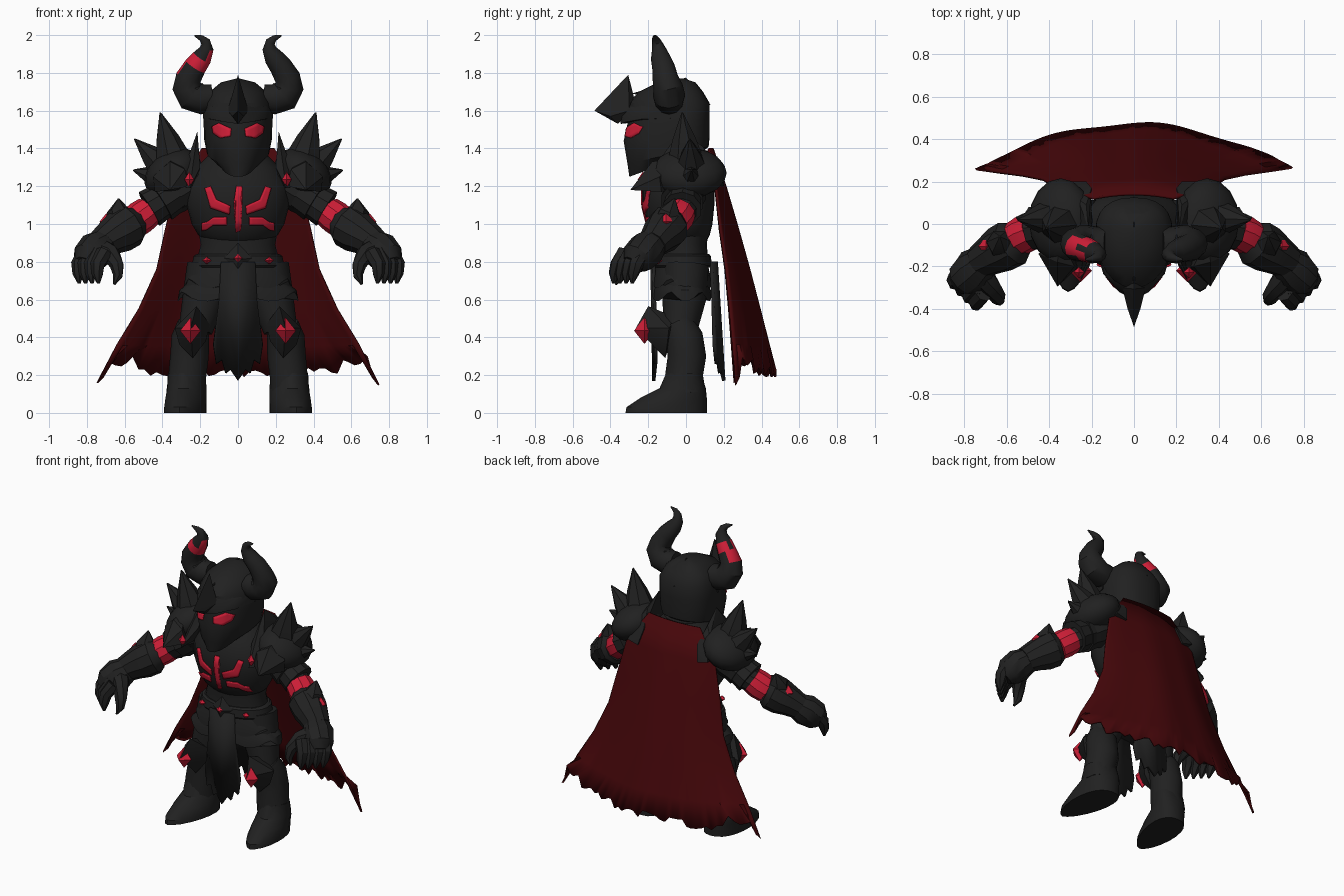
import bpy, bmesh, math, random
from mathutils import Vector
from mathutils.bvhtree import BVHTree

random.seed(4)
if "Cube" in bpy.data.objects:
    bpy.data.objects.remove(bpy.data.objects["Cube"])


def material(name, rgb):
    m = bpy.data.materials.new(name)
    m.use_nodes = True
    m.diffuse_color = (*rgb, 1)
    m.node_tree.nodes["Principled BSDF"].inputs["Base Color"].default_value = (*rgb, 1)
    return m


BLACK = material("black armor", (0.015, 0.015, 0.015))
RED = material("glowing red", (0.62, 0.013, 0.038))
CLOTH = material("dark red cloth", (0.06, 0.002, 0.003))


def make(name, bm, mat=BLACK, pair=False, solid=0):
    """Turn a bmesh into an object, or into a mirrored left and right pair."""
    bmesh.ops.recalc_face_normals(bm, faces=bm.faces)
    for f in bm.faces:
        f.smooth = True
    for e in bm.edges:
        e.smooth = e.calc_face_angle(0) < math.radians(32)
    made = []
    for side in (("left_", "right_") if pair else ("",)):
        if side == "right_":
            for v in bm.verts:
                v.co.x *= -1
            bmesh.ops.reverse_faces(bm, faces=bm.faces)
        mesh = bpy.data.meshes.new(side + name)
        bm.to_mesh(mesh)
        mesh.materials.append(mat)
        obj = bpy.data.objects.new(side + name, mesh)
        bpy.context.collection.objects.link(obj)
        if solid:
            mod = obj.modifiers.new("thickness", "SOLIDIFY")
            mod.thickness, mod.offset = solid, 0
        made.append(obj)
    bm.free()
    return made


def skin(rings):
    """Bridge equal rings of points and cap both ends."""
    bm = bmesh.new()
    loops = [[bm.verts.new(p) for p in ring] for ring in rings]
    n = len(loops[0])
    for a, b in zip(loops, loops[1:]):
        for i in range(n):
            j = (i + 1) % n
            bm.faces.new((a[i], a[j], b[j], b[i]))
    bm.faces.new(loops[0])
    bm.faces.new(loops[-1])
    return bm


def loft(rings, cx=0, front=2.0, back=2.4, mid=0.5, n=20):
    """Rings are (z front, z back, half width, y front, y back)."""
    out = []
    for zf, zb, rx, yf, yb in rings:
        ring, ym = [], yf + (yb - yf) * mid
        for i in range(n):
            a = 2 * math.pi * i / n
            s, c = math.sin(a), math.cos(a)
            k = 2 / (front if c > 0 else back)
            x = cx + math.copysign(abs(s) ** k, s) * rx
            y = ym + abs(c) ** k * ((yf - ym) if c > 0 else (yb - ym))
            ring.append((x, y, zf + (zb - zf) * (y - yf) / (yb - yf)))
        out.append(ring)
    return skin(out)


def tube(path, n=10):
    """Tube through (x, y, z, radius) points."""
    pts, rings = [Vector(p[:3]) for p in path], []
    for i, p in enumerate(pts):
        t = (pts[min(i + 1, len(pts) - 1)] - pts[max(i - 1, 0)]).normalized()
        u = t.cross(Vector((0, 1, 0))).normalized()
        w = u.cross(t)
        rings.append([p + path[i][3] * (u * math.cos(2 * math.pi * k / n) + w * math.sin(2 * math.pi * k / n))
                      for k in range(n)])
    return skin(rings)


def hull(points):
    bm = bmesh.new()
    verts = [bm.verts.new(p) for p in points]
    res = bmesh.ops.convex_hull(bm, input=verts)
    bmesh.ops.delete(bm, geom=list({g for g in res["geom_interior"] if isinstance(g, bmesh.types.BMVert)}),
                     context="VERTS")
    return bm


def gem(name, c, r, pair=True):
    pts = [Vector(c) + Vector([s * r[k] if k == i else 0 for k in range(3)]) for i in range(3) for s in (1, -1)]
    make(name, hull(pts), RED, pair)


def paint(name, outline, target, pair=True):
    """Thin red plate laid on the front of the target."""
    tree = BVHTree.FromPolygons([v.co for v in target.data.vertices], [p.vertices for p in target.data.polygons])
    bm = bmesh.new()
    bm.faces.new([bm.verts.new((x, 0, z)) for x, z in outline])
    bmesh.ops.triangulate(bm, faces=bm.faces)
    bmesh.ops.subdivide_edges(bm, edges=bm.edges, cuts=3, use_grid_fill=True)
    for v in bm.verts:
        hit = tree.ray_cast(Vector((v.co.x, -2, v.co.z)), Vector((0, 1, 0)))[0]
        if hit:
            v.co.y = hit.y - 0.005
    make(name, bm, RED, pair, 0.008)


def stroke(path, w):
    up = [(x, z + w) for x, z in path]
    return up + [(x, z - w) for x, z in reversed(path)]


# Helmet with a mask, brow visor and beaked crest
helmet = make("helmet", loft([
    (1.25, 1.40, .10, -.30, .11), (1.32, 1.41, .165, -.31, .12), (1.44, 1.46, .18, -.33, .125),
    (1.53, 1.55, .182, -.31, .125), (1.64, 1.64, .18, -.30, .125), (1.70, 1.70, .15, -.25, .09),
    (1.75, 1.75, .09, -.15, .05), (1.77, 1.77, .01, -.04, -.01)], front=2.1, mid=.62, n=24))[0]
make("brow_visor", hull([(0, -.355, 1.6), (0, -.27, 1.68), (0, -.345, 1.53)] +
     [(s * x, y, z) for s in (1, -1) for x, y, z in ((.186, -.08, 1.56), (.184, -.08, 1.62), (.145, -.235, 1.555),
                                                     (.07, -.32, 1.54), (.14, -.23, 1.62))]))
make("helmet_crest", hull([(0, -.485, 1.6), (0, -.306, 1.79), (0, -.275, 1.67), (0, -.36, 1.53),
                           (.055, -.3, 1.6), (-.055, -.3, 1.6), (.03, -.4, 1.57), (-.03, -.4, 1.57)]))
make("helmet_ridge", hull([(0, -.29, 1.69), (0, .0, 1.775), (0, .13, 1.63), (.03, -.1, 1.72), (-.03, -.1, 1.72),
                           (.03, .1, 1.63), (-.03, .1, 1.63)]))
paint("eye", [(.138, 1.515), (.10, 1.535), (.035, 1.505), (.04, 1.465), (.095, 1.455), (.13, 1.48)], helmet)

# Horns, the right one with a red band
horns = make("horn", tube([
    (.13, -.09, 1.67, .07), (.19, -.09, 1.66, .08), (.245, -.09, 1.68, .086), (.27, -.095, 1.725, .078),
    (.262, -.11, 1.775, .068), (.226, -.12, 1.835, .06), (.19, -.135, 1.882, .052), (.165, -.145, 1.93, .036),
    (.172, -.155, 1.965, .025), (.195, -.163, 1.985, .016), (.23, -.168, 1.998, .004)], 12), pair=True)
horns[1].data.materials.append(RED)
for p in horns[1].data.polygons:
    p.material_index = int(1.825 < p.center.z < 1.888)

# Torso and its glowing marks
make("abdomen", loft([(z, z, r, f, b) for z, r, f, b in (
    (.76, .21, -.15, .12), (.84, .21, -.155, .115), (.89, .197, -.15, .11), (.97, .21, -.16, .12))]))
chest = make("breastplate", loft([(z, z, r, f, b) for z, r, f, b in (
    (.91, .17, -.15, .11), (.94, .21, -.18, .125), (1.0, .245, -.205, .14), (1.1, .272, -.23, .15),
    (1.2, .27, -.23, .15), (1.3, .22, -.19, .14), (1.39, .13, -.12, .12))], n=28))[0]
paint("sternum_mark", [(-.012, .955), (.014, .965), (.016, 1.07), (.024, 1.14), (.022, 1.2), (-.01, 1.2),
                       (-.02, 1.13), (-.014, 1.06)], chest, pair=False)
paint("upper_chest_mark", [(.175, 1.19), (.145, 1.2), (.115, 1.13), (.04, 1.095), (.045, 1.05), (.145, 1.085)], chest)
paint("lower_chest_mark", stroke([(.19, .985), (.165, .99), (.13, 1.015), (.06, 1.015)], .021), chest)

# Belt, buckle and pointed hip armor
make("belt", loft([(z, z, r, -r * .73, r * .56) for z, r in ((.77, .235), (.78, .245), (.83, .235), (.84, .22))]))
make("belt_buckle", hull([(0, -.17, .9), (0, -.17, .71), (.075, -.165, .82), (-.075, -.165, .82), (0, -.205, .81),
                          (0, -.12, .8)]))
gem("buckle_gem", (0, -.2, .82), (.024, .02, .022), pair=False)
gem("belt_stud", (.165, -.15, .807), (.024, .025, .02))
for label, top, bottom, wide in (("upper", .79, .68, .28), ("lower", .72, .61, .32)):
    bm = loft([(top, top, .225, -.155, .115), (bottom + .04, bottom + .04, wide - .01, -.175, .13),
               (bottom, bottom, wide, -.18, .135)], n=36)
    for v in bm.verts:
        if v.co.z < bottom + .001:
            a = math.atan2(v.co.x / wide, -v.co.y / .16)
            v.co.z += .04 - .06 * abs(math.sin(3 * a))
    make(label + "_hip_armor", bm)


def tabard(name, y_top, y_low, fold):
    """Ragged cloth hanging from the belt, folded along its middle."""
    edge = [(0, .8), (.09, .8), (.1, .6), (.13, .36), (.115, .26), (.085, .28), (.065, .21), (.04, .23), (0, .17)]
    bm = bmesh.new()
    for s in (1, -1):
        bm.faces.new([bm.verts.new((s * x, y_low + (y_top - y_low) * (z - .17) / .63 + fold * x, z)) for x, z in edge])
    bmesh.ops.remove_doubles(bm, verts=bm.verts, dist=1e-4)
    make(name, bm, solid=.018)


tabard("front_tabard", -.18, -.17, .1)
tabard("back_tabard", .16, .2, -.3)

# Legs, knee guards and boots
make("thigh", tube([(.15, 0, .78, .12), (.18, -.01, .6, .115), (.225, -.03, .44, .09)], 12), pair=True)
make("greave", tube([(.235, -.04, .47, .085), (.252, -.01, .4, .1), (.257, .005, .3, .102), (.268, -.01, .2, .1),
                     (.275, 0, .1, .105)], 12), pair=True)
make("knee_guard", hull([(.25, -.265, .45), (.22, -.2, .565), (.15, -.09, .47), (.335, -.09, .45), (.24, -.11, .29),
                         (.17, -.1, .38), (.31, -.1, .36), (.24, -.04, .5)]), pair=True)
gem("knee_gem", (.252, -.22, .435), (.055, .055, .07))
bm = loft([(0, 0, .11, -.32, .11), (.03, .03, .11, -.315, .11), (.08, .08, .108, -.24, .11),
           (.13, .13, .104, -.14, .105), (.21, .21, .1, -.105, .08)], cx=.272, front=1.7, mid=.6)
for v in bm.verts:
    v.co.x -= .12 * v.co.y
make("boot", bm, pair=True)

# Layered arms
make("upper_arm", tube([(.2, 0, 1.25, .12), (.34, 0, 1.16, .11), (.46, -.02, 1.07, .078), (.56, -.06, 1.01, .07)]),
     pair=True)
for label, k in (("upper", 0), ("lower", 1)):
    x, z = .36 + .06 * k, 1.15 - .04 * k
    make(label + "_arm_plate", tube([(x - .03, -.01, z + .02, .105 - .01 * k), (x + .05, -.02, z - .03, .115 - .01 * k)]),
         pair=True)
make("arm_band", tube([(.475, -.03, 1.065, .084), (.515, -.047, 1.035, .09), (.555, -.07, 1.005, .086)]), RED, True)
make("gauntlet", tube([(.545, -.065, 1.005, .088), (.575, -.09, .99, .115), (.63, -.12, .955, .112),
                       (.68, -.15, .925, .095), (.73, -.18, .89, .08)]), pair=True)
make("elbow_spike", tube([(.61, -.1, 1.0, .09), (.635, -.085, 1.07, .06), (.632, -.06, 1.135, .004)], 6), pair=True)
gem("gauntlet_gem", (.697, -.105, 1.012), (.036, .045, .045))

# Clawed hands
make("palm", tube([(.70, -.165, .905, .075), (.75, -.21, .865, .1), (.79, -.255, .82, .092), (.81, -.28, .785, .06)]),
     pair=True)
for i, label in enumerate(("little", "ring", "middle", "index")):
    x, y = .84 - .034 * i, -.225 - .033 * i
    make(label + "_finger", tube([(x - .03, y, .85, .044), (x + .005, y - .04, .785, .04), (x + .005, y - .055, .735, .031),
                                  (x, y - .06, .685, .008)], 7), pair=True)
make("thumb", tube([(.73, -.22, .87, .06), (.67, -.30, .84, .048), (.64, -.345, .78, .038), (.635, -.36, .725, .026),
                    (.655, -.37, .68, .006)], 7), pair=True)

# Spiked shoulder armor
bm = bmesh.new()
bmesh.ops.create_uvsphere(bm, u_segments=16, v_segments=10, radius=1)
for v in bm.verts:
    x, y, z = v.co
    v.co = (.345 + .15 * x + .02 * z, .015 + .2 * y, 1.27 + .12 * z - .055 * x)
make("pauldron", bm, pair=True)
for label, base, tip, r in (("upper", (.34, 0, 1.32), (.412, -.02, 1.59), .105),
                            ("middle", (.38, .03, 1.28), (.548, .02, 1.45), .095),
                            ("outer", (.39, .02, 1.235), (.555, .03, 1.285), .08)):
    a, b = Vector(base), Vector(tip)
    make(label + "_shoulder_spike", tube([(*a, r), (*a.lerp(b, .5), r * .6), (*b, .004)], 7), pair=True)
make("front_shoulder_plate", hull([(.36, -.295, 1.18), (.26, -.2, 1.2), (.28, -.2, 1.29), (.36, -.18, 1.33),
                                   (.45, -.14, 1.25), (.44, -.13, 1.17), (.35, -.06, 1.35), (.34, -.05, 1.19)]), pair=True)
make("shoulder_rim", hull([(.215, -.02, 1.49), (.225, -.09, 1.41), (.225, .09, 1.41), (.20, -.14, 1.3), (.20, .17, 1.3),
                           (.255, -.25, 1.19), (.225, .2, 1.2), (.275, -.22, 1.19), (.265, -.1, 1.35),
                           (.265, .12, 1.35), (.3, .2, 1.22)]), pair=True)
gem("shoulder_gem", (.258, -.228, 1.235), (.026, .028, .042))

# Ragged cape: (z, half width, y at the middle, y at the edges)
rows = [(1.4, .19, .14, .12), (1.2, .33, .208, .155), (.97, .385, .275, .18), (.76, .43, .333, .21),
        (.55, .525, .387, .23), (.36, .64, .435, .245), (.22, .745, .47, .26)]
bm, grid, n = bmesh.new(), [], 48
for k, (z, w, yc, ye) in enumerate(rows):
    line = []
    for i in range(n + 1):
        u = 2 * i / n - 1
        y = ye + (yc - ye) * (1 - abs(u) ** 1.9) + .004 * k / 3 * math.sin(9 * u)
        dz = 0
        if k == len(rows) - 1:
            dz = random.uniform(-.035, .025) + (.06 if .72 < abs(u) < .93 else 0) - (.04 if abs(u) > .97 else 0)
        line.append(bm.verts.new((u * w, y, z + dz)))
    grid.append(line)
for a, b in zip(grid, grid[1:]):
    for i in range(n):
        bm.faces.new((a[i], a[i + 1], b[i + 1], b[i]))
make("cape", bm, CLOTH, solid=.012)
